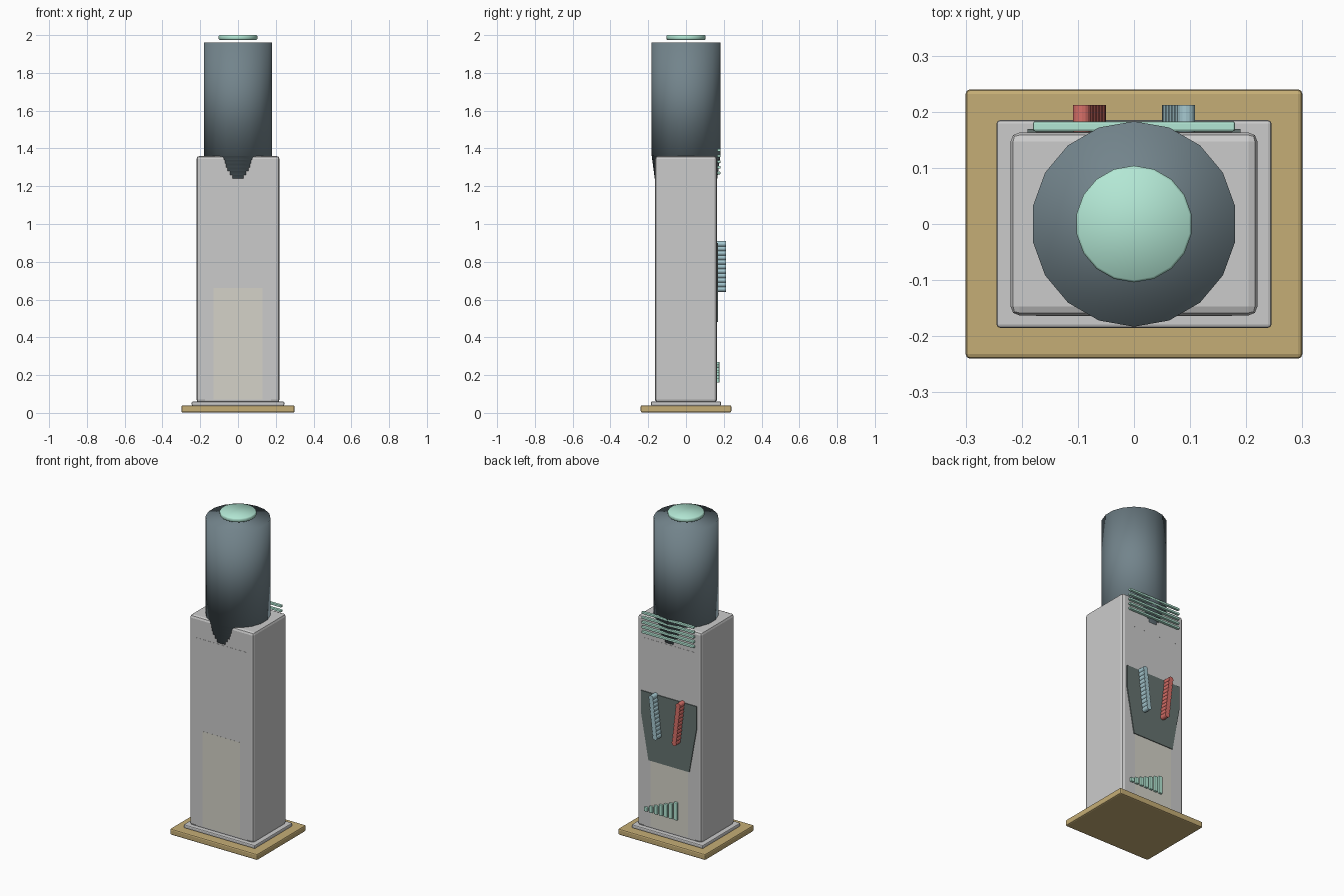
import bpy, bmesh, math
from mathutils import Matrix

if "Cube" in bpy.data.objects:
    bpy.data.objects.remove(bpy.data.objects["Cube"])


def mat(name, rgb):
    m = bpy.data.materials.new(name)
    m.diffuse_color = (*rgb, 1)
    m.use_nodes = True
    m.node_tree.nodes["Principled BSDF"].inputs["Base Color"].default_value = m.diffuse_color
    return m


SLATE = mat("slate", (0.17, 0.23, 0.26))
MINT = mat("mint", (0.45, 0.80, 0.66))
TAN = mat("tan", (0.56, 0.42, 0.18))
CREAM = mat("cream", (0.66, 0.65, 0.58))
GREEN = mat("dark_green", (0.13, 0.17, 0.16))
BLUE = mat("pale_blue", (0.38, 0.58, 0.63))
RED = mat("red", (0.68, 0.16, 0.14))


def finish(bm, name, material=None, smooth=False):
    bmesh.ops.recalc_face_normals(bm, faces=bm.faces)
    me = bpy.data.meshes.new(name)
    bm.to_mesh(me)
    bm.free()
    ob = bpy.data.objects.new(name, me)
    bpy.context.collection.objects.link(ob)
    if material:
        me.materials.append(material)
    for p in me.polygons:
        p.use_smooth = smooth
    return ob


def box(name, x, y, z, material=None, bevel=0, segs=2):
    """Box from (min, max) ranges, with optional rounded edges."""
    bm = bmesh.new()
    bmesh.ops.create_cube(bm, size=1)
    for v in bm.verts:
        for i, (lo, hi) in enumerate((x, y, z)):
            v.co[i] = lo + (v.co[i] + 0.5) * (hi - lo)
    ob = finish(bm, name, material)
    if bevel:
        m = ob.modifiers.new("bevel", "BEVEL")
        m.width = bevel
        m.segments = segs
    return ob


def lathe(name, profile, sides, material):
    """Closed solid of revolution from (radius, z) points."""
    bm = bmesh.new()
    rings = []
    for r, z in profile:
        rings.append([bm.verts.new((r * math.cos(a), r * math.sin(a), z))
                      for a in (math.pi / 2 + i * math.tau / sides for i in range(sides))])
    for a, b in zip(rings, rings[1:]):
        for i in range(sides):
            j = (i + 1) % sides
            bm.faces.new((a[i], a[j], b[j], b[i]))
    bm.faces.new(rings[0])
    bm.faces.new(rings[-1])
    return finish(bm, name, material, True)


# Base, plinth and cabinet
box("base_plate", (-.3, .3), (-.24, .24), (.002, .04), TAN, .008)
box("plinth", (-.245, .245), (-.185, .185), (.038, .06), None, .006)
box("cabinet", (-.22, .22), (-.163, .163), (.055, 1.36), None, .016)

# Flush panels on the front and back
for side, s in (("front", -1), ("back", 1)):
    def skin(d):
        return tuple(sorted((s * .155, s * (.163 + d))))
    box(side + "_panel", (-.175, .175), skin(.0008), (.065, 1.2))
    box(side + "_panel_header", (-.175, .175), skin(.001), (1.17, 1.23))
    box(side + "_inlay", (-.13, .13), skin(.0014), (.07, .66), CREAM)

# Bottle with a stepped shoulder sinking into the cabinet
steps = 6
profile = []
for i in range(steps):
    r = .168 + .0025 * i
    profile += [(r, 1.24 + .02 * i), (r, 1.26 + .02 * i)]
profile += [(.183, 1.36), (.183, 1.96)]
bottle = lathe("bottle", profile, 18, SLATE)

# Cap hovering just above the bottle
lathe("bottle_cap", [(.1, 1.975), (.104, 1.98), (.104, 1.995), (.1, 2.0)], 18, MINT)

# Rear grille slats
for i in range(5):
    z = 1.27 + .03 * i
    box(f"grille_slat_{i}", (-.18, .18), (.165, .183), (z - .007, z + .007), MINT, .004)

# Rear shield plate
bm = bmesh.new()
outline = [(-.19, .90), (.19, .90), (.19, .76), (.14, .48), (-.14, .48), (-.19, .76)]
face = bm.faces.new([bm.verts.new((x, .160, z)) for x, z in outline])
ext = bmesh.ops.extrude_face_region(bm, geom=[face])
for v in ext["geom"]:
    if isinstance(v, bmesh.types.BMVert):
        v.co.y = .169
finish(bm, "shield_plate", GREEN)

# Slanted rows of short pegs, mirrored left and right
for s, name, m in ((1, "blue_coil", BLUE), (-1, "red_coil", RED)):
    bm = bmesh.new()
    for i in range(11):
        t = i / 10
        mtx = (Matrix.Translation((s * (.066 + .027 * t), .188, .656 + .238 * t))
               @ Matrix.Rotation(math.pi / 2, 4, 'X'))
        bmesh.ops.create_cone(bm, cap_ends=True, segments=16, radius1=.016,
                              radius2=.016, depth=.048, matrix=mtx)
    finish(bm, name, m)

# Rear fins rising towards -x
for i in range(7):
    x = .155 - .034 * i
    h = .026 + .014 * i
    box(f"rear_fin_{i}", (x - .012, x + .012), (.16, .177), (.16, .16 + h), MINT, .004)
